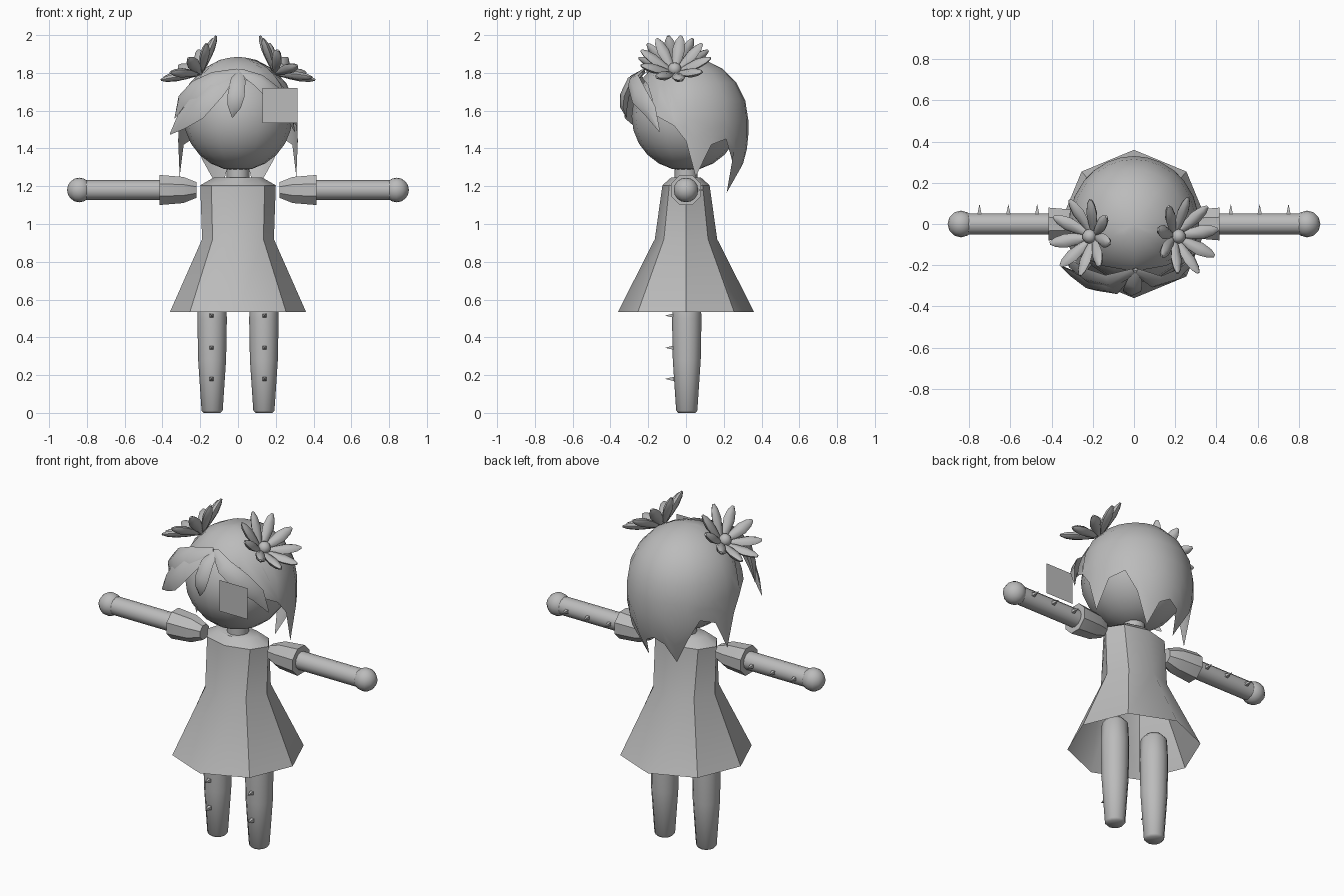
import bpy, bmesh, math
from mathutils import Vector, Matrix

if "Cube" in bpy.data.objects:
    bpy.data.objects.remove(bpy.data.objects["Cube"])

grey = bpy.data.materials.new("plain_grey")
grey.diffuse_color = (0.5, 0.5, 0.5, 1)
grey.use_nodes = True
grey.node_tree.nodes["Principled BSDF"].inputs["Base Color"].default_value = grey.diffuse_color
HEAD = Vector((0, 0, 1.57))


def finish(bm, name, angle=50, fix=True):
    if fix:
        bmesh.ops.recalc_face_normals(bm, faces=bm.faces)
    me = bpy.data.meshes.new(name)
    bm.to_mesh(me)
    bm.free()
    ob = bpy.data.objects.new(name, me)
    bpy.context.collection.objects.link(ob)
    me.materials.append(grey)
    bpy.ops.object.select_all(action='DESELECT')
    ob.select_set(True)
    bpy.context.view_layer.objects.active = ob
    bpy.ops.object.shade_smooth_by_angle(angle=math.radians(angle))
    return ob


def lofted(bm, rings, mat=Matrix(), sides=8, start=True, end=True, turn=0.0):
    """Skin elliptical rings (rx, ry, z) along z, then move them by mat."""
    loops = []
    for rx, ry, z in rings:
        loops.append([bm.verts.new(mat @ Vector((
            rx * math.cos(turn + math.tau * i / sides),
            ry * math.sin(turn + math.tau * i / sides), z))) for i in range(sides)])
    for a, b in zip(loops, loops[1:]):
        for i in range(sides):
            j = (i + 1) % sides
            bm.faces.new((a[i], a[j], b[j], b[i]))
    if start:
        bm.faces.new(loops[0][::-1])
    if end:
        bm.faces.new(loops[-1])


def aim(origin, direction):
    q = Vector(direction).to_track_quat('Z', 'Y')
    return Matrix.Translation(origin) @ q.to_matrix().to_4x4()


def ball(name, loc, r, u=16, v=10):
    bm = bmesh.new()
    bmesh.ops.create_uvsphere(bm, u_segments=u, v_segments=v, radius=r,
                              matrix=Matrix.Translation(loc))
    return finish(bm, name, 60)


def lock(name, pts, widths, thick=0.025):
    """Tapered hair lock following pts over the head."""
    bm = bmesh.new()
    pts = [Vector(p) for p in pts]
    loops = []
    for i, p in enumerate(pts):
        t = (pts[min(i + 1, len(pts) - 1)] - pts[max(i - 1, 0)]).normalized()
        out = p - HEAD
        out = (out - t * out.dot(t)).normalized()
        side = t.cross(out)
        w = widths[i]
        d = thick * w / max(widths)
        loops.append([bm.verts.new(p + o) for o in
                      (side * w, out * d, side * -w, out * -d)])
    for a, b in zip(loops, loops[1:]):
        for i in range(4):
            bm.faces.new((a[i], a[(i + 1) % 4], b[(i + 1) % 4], b[i]))
    bm.faces.new(loops[0])
    bm.faces.new(loops[-1])
    return finish(bm, name, 60)


# dress: closed bodice, skirt open at the hem
bm = bmesh.new()
lofted(bm, [(.36, .36, .535), (.19, .165, .92), (.2, .125, 1.205), (.13, .08, 1.245)],
       start=False)
finish(bm, "dress", 40)

# neck
bm = bmesh.new()
lofted(bm, [(.06, .06, 1.22), (.06, .06, 1.34)], sides=12)
finish(bm, "neck")

# face
ball("head", HEAD, .288, 16, 12)

# limbs, mirrored
for s, side in ((-1, "left"), (1, "right")):
    arm = aim((0, 0, 1.18), (s, 0, 0))
    bm = bmesh.new()
    lofted(bm, [(.045, .045, .22), (.075, .075, .29), (.086, .086, .415)], arm,
           turn=math.pi / 8)
    finish(bm, side + "_sleeve", 40)
    bm = bmesh.new()
    lofted(bm, [(.052, .052, .4), (.052, .052, .82)], arm, sides=12)
    finish(bm, side + "_arm")
    ball(side + "_hand", (s * .84, 0, 1.18), .065, 12, 8)

    bm = bmesh.new()
    lofted(bm, [(.045, .045, 0), (.056, .056, .012), (.074, .074, .28), (.078, .078, .5),
                (.072, .072, .62), (.045, .045, .65)],
           Matrix.Translation((s * .137, .004, 0)), sides=12)
    finish(bm, side + "_leg")

    # small four-sided spikes
    bm = bmesh.new()
    for x in (.47, .61, .75):
        lofted(bm, [(.015, .015, 0), (.001, .001, .048)],
               aim((s * x, .046, 1.18), (0, 1, 0)), 4, turn=math.pi / 4)
    for z in (.18, .345, .515):
        lofted(bm, [(.016, .016, 0), (.001, .001, .045)],
               aim((s * .14, -.064, z), (0, -1, 0)), 4, turn=math.pi / 4)
    finish(bm, side + "_spikes", 30)

    # flower: cupped ring of petals around a bead
    base = Vector((s * .195, -.06, 1.795))
    frame = aim(base, (s * .62, 0, .78))
    bm = bmesh.new()
    for k in range(9):
        a = math.tau * k / 9
        d = Vector((math.cos(a) * .88, math.sin(a) * .88, .5))
        local = aim((0, 0, 0), d)
        lofted(bm, [(.012, .01, .02), (.026, .018, .08), (.034, .022, .14),
                    (.024, .016, .19), (.008, .006, .218)], frame @ local, 6)
    finish(bm, side + "_flower_petals", 50)
    ball(side + "_flower_bead", base + Vector((s * .02, 0, .025)), .036, 10, 6)

# hair cap: hem height by angle from the front, in degrees
HEM = [(0, 1.77), (36, 1.74), (60, 1.57), (78, 1.52), (90, 1.44), (99, 1.25), (114, 1.42),
       (130, 1.45), (142, 1.33), (156, 1.165), (168, 1.29), (180, 1.32)]
cols = HEM + [(360 - a, z) for a, z in HEM[-2:0:-1]]
bm = bmesh.new()
top = bm.verts.new((0, 0, 1.885))
grid = []
for deg, hem in cols:
    a = math.radians(deg)
    back = max(0, -math.cos(a))
    col = []
    for k in range(1, 9):
        # even steps of polar angle down to the widest point, then a hanging drop
        full = math.pi / 2
        reach = full if hem <= 1.55 else math.acos((hem - 1.55) / .335)
        if hem <= 1.55 and k > 5:
            z = 1.55 + (hem - 1.55) * (k - 5) / 3
            drop = max(0, 1.5 - z)
            r = 1 + drop * (.09 - 1.05 * back * drop / .34)
        else:
            t = reach * (k / 5 if hem <= 1.55 else k / 8)
            z, r = 1.55 + .335 * math.cos(t), math.sin(t)
        ry = .33 if back > 0 else .305
        col.append(bm.verts.new((.315 * r * math.sin(a), -ry * r * math.cos(a), z)))
    grid.append(col)
for i, a in enumerate(grid):
    b = grid[(i + 1) % len(grid)]
    bm.faces.new((top, a[0], b[0]))
    for k in range(7):
        bm.faces.new((a[k], a[k + 1], b[k + 1], b[k]))
finish(bm, "hair_cap", 60)

# fringe, swept from a centre parting
lock("fringe_centre", [(.01, -.22, 1.81), (0, -.29, 1.76), (-.01, -.325, 1.68),
                       (-.02, -.33, 1.62), (-.03, -.315, 1.565)],
     [.02, .04, .045, .035, .003])
lock("fringe_left_upper", [(.0, -.23, 1.81), (-.12, -.28, 1.77), (-.23, -.25, 1.71),
                           (-.3, -.2, 1.65), (-.335, -.17, 1.56)],
     [.02, .05, .06, .045, .003])
lock("fringe_left_lower", [(-.02, -.24, 1.79), (-.12, -.31, 1.71), (-.22, -.29, 1.61),
                           (-.3, -.24, 1.54), (-.36, -.2, 1.475)],
     [.02, .06, .07, .045, .003])
lock("fringe_right", [(.01, -.23, 1.81), (.11, -.28, 1.76), (.2, -.25, 1.68),
                      (.265, -.19, 1.6), (.3, -.14, 1.49)],
     [.02, .045, .055, .04, .003])

# flat square plate in front of the face
bm = bmesh.new()
bm.faces.new([bm.verts.new((x, -.36, z)) for x, z in
              ((.13, 1.535), (.315, 1.535), (.315, 1.72), (.13, 1.72))])
finish(bm, "face_plate", fix=False)
